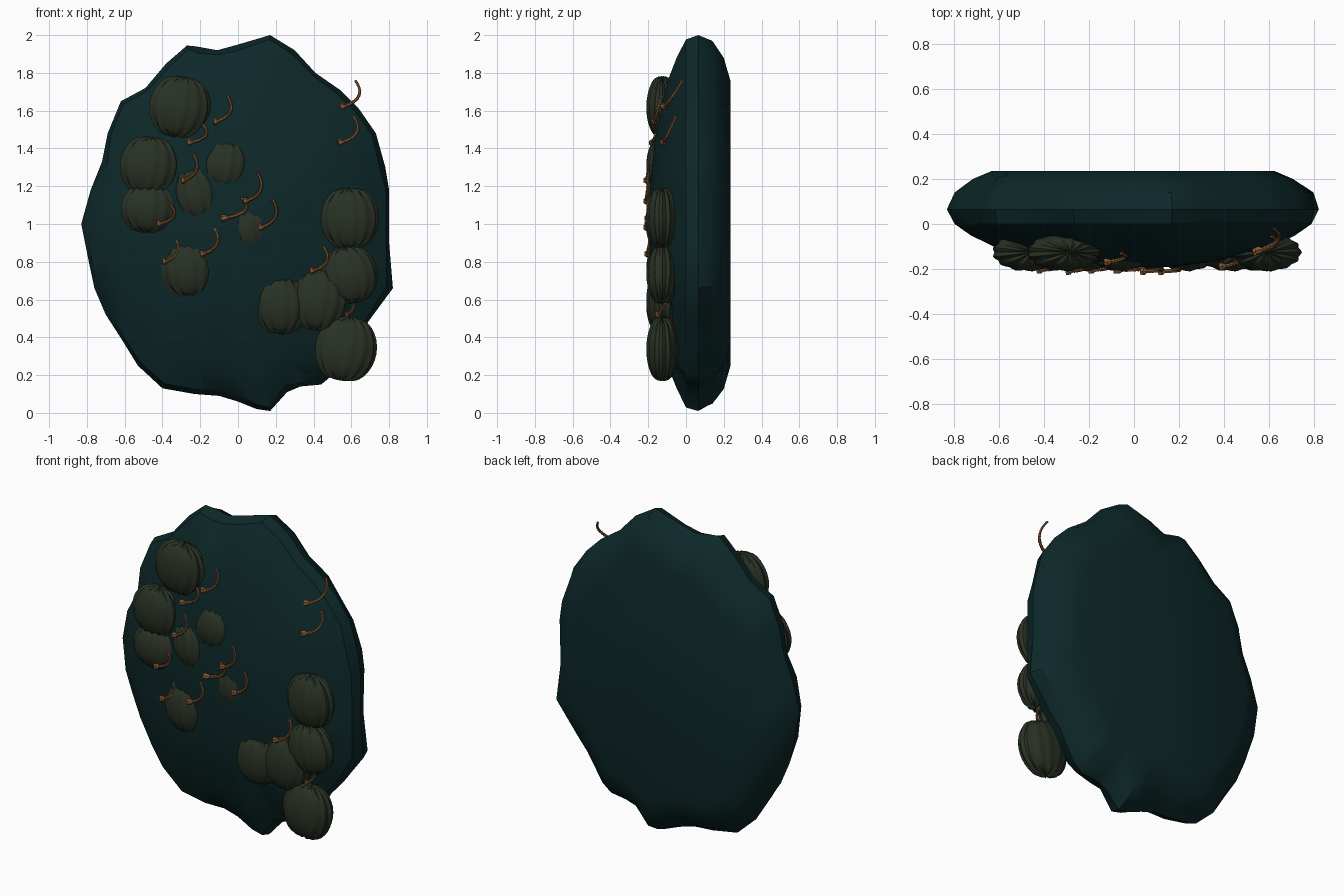
import bpy, bmesh, math, random
from mathutils import Vector

random.seed(4)
old = bpy.data.objects.get("Cube")
if old:
    bpy.data.objects.remove(old, do_unlink=True)


def material(name, colour):
    mat = bpy.data.materials.new(name)
    mat.use_nodes = True
    mat.diffuse_color = (*colour, 1)
    mat.node_tree.nodes["Principled BSDF"].inputs["Base Color"].default_value = (*colour, 1)
    return mat


teal = material("dark teal", (0.004, 0.021, 0.022))
olive = material("dark olive", (0.022, 0.031, 0.018))
brown = material("warm brown", (0.25, 0.1, 0.035))


def finish(bm, name, mat, angle):
    bmesh.ops.recalc_face_normals(bm, faces=bm.faces)
    mesh = bpy.data.meshes.new(name)
    bm.to_mesh(mesh)
    bm.free()
    obj = bpy.data.objects.new(name, mesh)
    bpy.context.collection.objects.link(obj)
    mesh.materials.append(mat)
    bpy.ops.object.select_all(action="DESELECT")
    obj.select_set(True)
    bpy.context.view_layer.objects.active = obj
    bpy.ops.object.shade_smooth_by_angle(angle=math.radians(angle))
    return obj


def loft(bm, rings):
    for a, b in zip(rings, rings[1:]):
        for i in range(len(a)):
            j = (i + 1) % len(a)
            bm.faces.new((a[i], a[j], b[j], b[i]))


# Foliage body: an irregular outline, domed in front and flat behind
outline = [(.17, 2), (.3, 1.92), (.41, 1.8), (.54, 1.71), (.64, 1.61), (.73, 1.48),
           (.78, 1.3), (.8, 1.18), (.8, .9), (.82, .66), (.68, .47), (.6, .38),
           (.5, .2), (.44, .15), (.33, .14), (.26, .11), (.17, .01), (.1, .02),
           (0, .06), (-.1, .09), (-.23, .1), (-.4, .13), (-.53, .25), (-.61, .38),
           (-.7, .52), (-.76, .66), (-.79, .8), (-.83, 1), (-.78, 1.18),
           (-.72, 1.33), (-.69, 1.48), (-.62, 1.65), (-.49, 1.72), (-.38, 1.85),
           (-.27, 1.945), (-.22, 1.94), (-.11, 1.92), (0, 1.95)]
# Each ring: outline scale and depth, from back to front
sections = [(.76, .235), (.87, .2), (.96, .14), (1, .065), (.97, 0),
            (.87, -.05), (.75, -.1), (.45, -.165), (.2, -.19)]


def body():
    bm = bmesh.new()
    rings = []
    for scale, y in sections:
        wrinkle = .012 if .8 < scale < 1 else 0
        ring = []
        for x, z in outline:
            s = scale + random.uniform(-wrinkle, wrinkle)
            ring.append(bm.verts.new((x * s, y, 1 + (z - 1) * s)))
        rings.append(ring)
    loft(bm, rings)
    bm.faces.new(rings[0])
    tip = bm.verts.new((0, -.195, 1))
    front = rings[-1]
    for a, b in zip(front, front[1:] + front[:1]):
        bm.faces.new((a, b, tip))
    finish(bm, "foliage_body", teal, 35)


body()


# Gourds: flattened spheres with meridian ribs, half sunk in the foliage
def gourd(index, x, z, width, height, lobes=13):
    bm = bmesh.new()
    bmesh.ops.create_uvsphere(bm, u_segments=lobes * 4, v_segments=16, radius=1)
    tilt = random.uniform(-.25, .25)
    for v in bm.verts:
        lon = math.atan2(v.co.y, v.co.x)
        rib = 1 + .035 * math.cos(lobes * lon + tilt)
        flat = 1 - .08 * max(0, abs(v.co.z) - .8) / .2
        px, pz = v.co.x * width * rib, v.co.z * height * rib * flat
        v.co = Vector((x + px * math.cos(tilt) - pz * math.sin(tilt),
                       -.125 + v.co.y * .083 * rib,
                       z + px * math.sin(tilt) + pz * math.cos(tilt)))
    finish(bm, f"gourd_{index}", olive, 40)


gourds = [(-.31, 1.62, .16, .17), (-.47, 1.31, .155, .16), (-.47, 1.08, .15, .135),
          (-.22, 1.16, .125, .15), (-.06, 1.31, .13, .135), (.06, .98, .115, .135),
          (-.26, .76, .145, .155), (.59, 1.03, .15, .17), (.59, .73, .145, .16),
          (.43, .6, .15, .175), (.23, .57, .14, .16), (.57, .34, .16, .18)]
for index, spec in enumerate(gourds, 1):
    gourd(index, *spec)


# Stems: a knobbly hooked tube growing from a small stub
def bezier(a, b, c, d, t):
    u = 1 - t
    return a * u ** 3 + b * 3 * u * u * t + c * 3 * u * t * t + d * t ** 3


def stem(index, x, y, z, reach, rise, sink):
    base = Vector((x, y, z))
    ctrl = [base + Vector((reach * a, sink * b, rise * c)) for a, b, c in
            ((0, 0, 0), (.8, .2, .1), (1.4, .6, .45), (.8, 1, 1))]
    bm = bmesh.new()
    rings, steps, sides = [], 26, 6
    for i in range(steps + 1):
        t = i / steps
        p = bezier(*ctrl, t)
        along = (bezier(*ctrl, t + .01) - p).normalized()
        side = along.cross(Vector((0, 1, 0))).normalized()
        up = side.cross(along)
        # The stub is the thick start; the rest alternates like a twisted cord
        r = .018 if i < 3 else (.011 if i % 2 else .008) * (1 - .3 * t)
        rings.append([bm.verts.new(p + r * (side * math.cos(k) + up * math.sin(k)))
                      for k in (math.tau * n / sides for n in range(sides))])
    loft(bm, rings)
    bm.faces.new(rings[0])
    bm.faces.new(rings[-1])
    finish(bm, f"stem_{index}", brown, 30)


stems = [(.54, -.12, 1.62, .1, .14, .1), (.53, -.125, 1.43, .1, .14, .07),
         (-.13, -.17, 1.54, .09, .14, .04), (-.27, -.18, 1.43, .1, .1, .04),
         (-.3, -.21, 1.23, .08, .14, .02), (-.43, -.205, 1, .09, .1, .02),
         (-.09, -.205, 1.03, .13, .11, .01), (.03, -.21, 1.12, .09, .15, .01),
         (.11, -.21, .98, .09, .15, .01), (-.2, -.205, .84, .09, .14, .02),
         (-.4, -.19, .8, .08, .13, .03), (.38, -.19, .75, .09, .13, .05),
         (.57, -.15, .52, .04, .08, .05)]
for index, spec in enumerate(stems, 1):
    stem(index, *spec)
